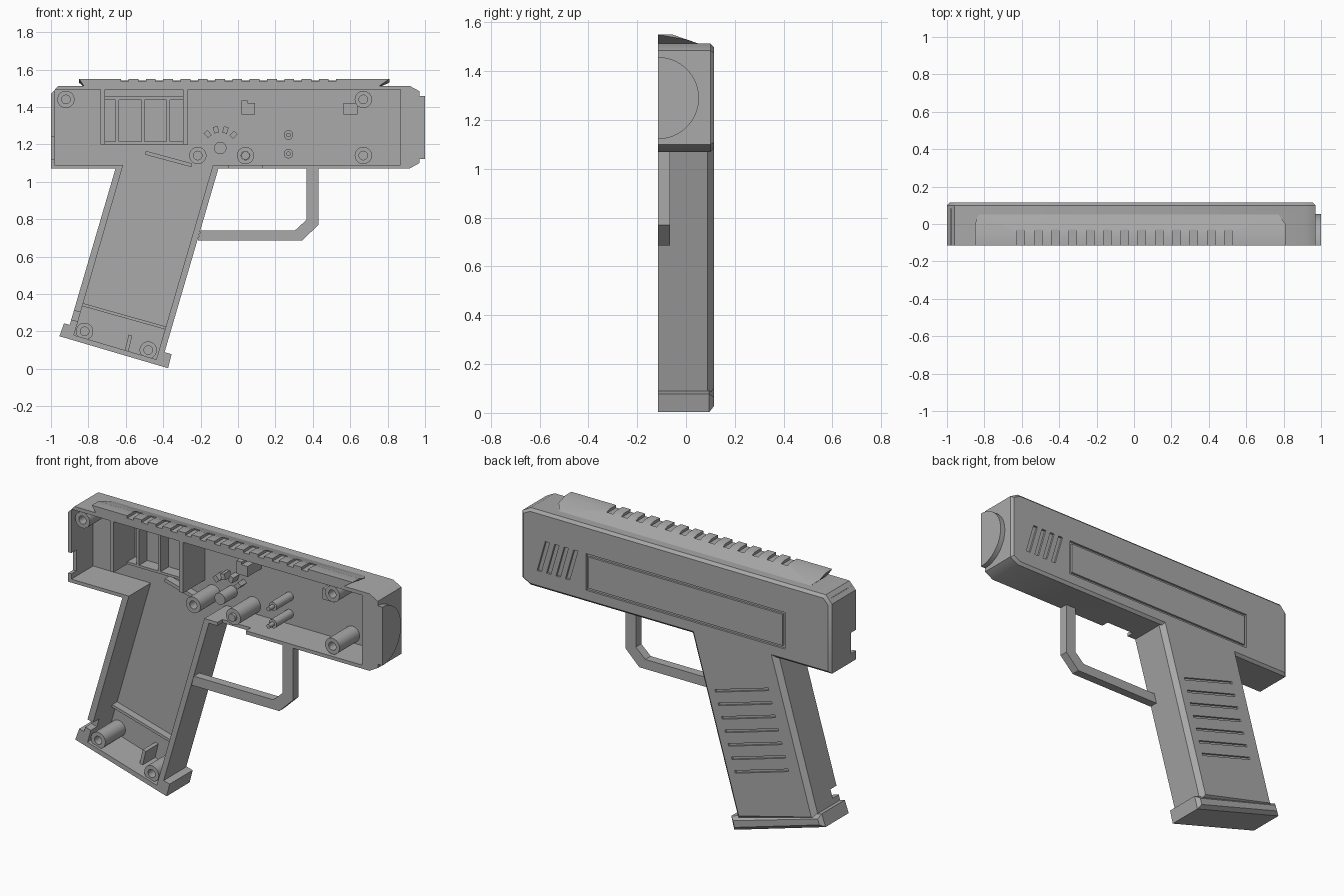
import bpy, bmesh, math
from mathutils import Vector

if "Cube" in bpy.data.objects:
    bpy.data.objects.remove(bpy.data.objects["Cube"])

OPEN, BACK, FLOOR = -0.115, 0.115, 0.083   # open side, outer face, inner floor (y)
GX, BORE_Z = 0.293, 1.29                   # grip lean (dx per dz), bore height

grey = bpy.data.materials.new("grey plastic")
grey.diffuse_color = (0.40, 0.40, 0.40, 1)
grey.use_nodes = True
grey.node_tree.nodes["Principled BSDF"].inputs["Base Color"].default_value = grey.diffuse_color


def make(name, bm):
    bmesh.ops.recalc_face_normals(bm, faces=bm.faces)
    me = bpy.data.meshes.new(name)
    bm.to_mesh(me)
    bm.free()
    me.materials.append(grey)
    ob = bpy.data.objects.new(name, me)
    bpy.context.collection.objects.link(ob)
    return ob


def inset(pts, d):
    """Mitred inset of a counter-clockwise outline."""
    out, n = [], len(pts)
    for i in range(n):
        a, b, c = (Vector(pts[(i + k) % n]) for k in (-1, 0, 1))
        u, v = (b - a).normalized(), (c - b).normalized()
        n1, n2 = Vector((-u.y, u.x)), Vector((-v.y, v.x))
        out.append(tuple(b + (n1 + n2) * d / (1 + n1.dot(n2))))
    return out


def prism(name, pts, y0, y1, chamfer=0):
    """Extrude an x-z outline along y, with an optional chamfer at y1."""
    area = sum(p[0] * q[1] - q[0] * p[1] for p, q in zip(pts, pts[1:] + pts[:1]))
    pts = pts if area > 0 else pts[::-1]
    rings = [(pts, y0), (pts, y1 - chamfer)]
    if chamfer:
        rings.append((inset(pts, chamfer), y1))
    bm = bmesh.new()
    loops = [[bm.verts.new((x, y, z)) for x, z in p] for p, y in rings]
    bm.faces.new(loops[0])
    bm.faces.new(loops[-1])
    for a, b in zip(loops, loops[1:]):
        for i in range(len(a)):
            j = (i + 1) % len(a)
            bm.faces.new((a[i], a[j], b[j], b[i]))
    return make(name, bm)


def box(name, x0, x1, y0, y1, z0, z1):
    return prism(name, [(x0, z0), (x1, z0), (x1, z1), (x0, z1)], y0, y1)


def bar(name, p, q, w, y0, y1):
    """Straight bar between two x-z points."""
    p, q = Vector(p), Vector(q)
    d = (q - p).normalized() * w / 2
    s = Vector((-d.y, d.x))
    return prism(name, [tuple(v) for v in (p - s, q - s, q + s, p + s)], y0, y1)


def lathe(name, x, z, profile, seg=32):
    """Revolve (radius, y) points about a y-parallel axis."""
    bm = bmesh.new()
    vs = [bm.verts.new((x + r, y, z)) for r, y in profile]
    es = [bm.edges.new(e) for e in zip(vs, vs[1:])]
    bmesh.ops.spin(bm, geom=vs + es, cent=(x, 0, z), axis=(0, 1, 0),
                   angle=2 * math.pi, steps=seg)
    bmesh.ops.remove_doubles(bm, verts=bm.verts, dist=1e-5)
    return make(name, bm)


def bore(name, x0, x1, r):
    """Cylinder along x on the bore axis."""
    bm = bmesh.new()
    bmesh.ops.create_cone(bm, cap_ends=True, segments=64, radius1=r, radius2=r, depth=x1 - x0)
    for v in bm.verts:
        v.co = ((x0 + x1) / 2 + v.co.z, OPEN + v.co.x, BORE_Z + v.co.y)
    return make(name, bm)


def combine(ob, others, op):
    for o in others:
        m = ob.modifiers.new("b", 'BOOLEAN')
        m.operation, m.solver, m.object = op, 'EXACT', o
        bpy.context.view_layer.update()
        me = bpy.data.meshes.new_from_object(
            ob.evaluated_get(bpy.context.evaluated_depsgraph_get()))
        ob.modifiers.clear()
        ob.data = me
        bpy.data.objects.remove(o)


def cut(ob, *others):
    combine(ob, others, 'DIFFERENCE')


def grip_x(x_top, z):
    return x_top + (z - 1.07) * GX


# Housing shell: body, grip, grip base and muzzle ring
shell = prism("housing_shell", [(-1, 1.07), (0.917, 1.07), (0.97, 1.10), (0.97, 1.484),
              (0.917, 1.513), (-0.96, 1.513), (-1, 1.47)], OPEN, BACK, 0.015)
grip = prism("grip", [(grip_x(-.655, .2), .2), (grip_x(-.105, .07), .07),
             (grip_x(-.105, 1.2), 1.2), (grip_x(-.655, 1.2), 1.2)], OPEN, BACK, 0.026)
base = prism("grip_base", [(-.955, .174), (-.374, .003), (-.355, .078), (-.93, .243)],
             OPEN, BACK, 0.02)
combine(shell, [grip, base, bore("muzzle", 0.93, 1.0, 0.168)], 'UNION')

# Hollow interior, bore, and openings in the walls
cut(shell,
    box("c", -0.98, 0.87, -0.3, FLOOR, 1.09, 1.492),
    prism("c", [(-.877, .18), (-.437, .05), (grip_x(-.14, 1.2), 1.2),
                (grip_x(-.62, 1.2), 1.2)], -0.3, FLOOR),
    bore("c", 0.8, 1.1, 0.10),
    bore("c", 0.895, 0.955, 0.13),
    box("c", -1.1, -0.95, -0.3, -0.07, 1.12, 1.24),
    box("c", -0.05, 0.13, -0.3, -0.07, 1.0, 1.12),
    bar("c", (-.93, .30), (-.83, .272), 0.05, -0.3, -0.06),
    box("c", -2, 2, -0.6, OPEN, -1, 3))

# Shallow outside details: panel outline, slanted vents, grip grooves
OUT = BACK - 0.012
frame = box("c", -0.71, 0.556, OUT, 0.2, 1.14, 1.35)
cut(frame, box("c", -0.695, 0.541, 0, 0.3, 1.155, 1.335))
cut(shell, frame)
for i in range(4):
    x = 0.66 + i * 0.06
    cut(shell, prism("c", [(x, 1.17), (x + .027, 1.17), (x - .025, 1.35), (x - .052, 1.35)],
                     OUT, 0.2))
for i in range(7):
    z = 0.76 - i * 0.072
    x = grip_x(-.105, z)
    cut(shell, bar("c", (x - .07, z + .02), (x - .41, z + .12), 0.014, OUT, 0.2))

# Sight rail with cross slots
bm = bmesh.new()
for x0, x1, y, z in ((-.85, .81, OPEN, 1.55), (-.85, .81, -.055, 1.55),
                     (-.82, .745, OPEN, 1.505), (-.85, .81, -.0, 1.53),
                     (-.83, .77, .055, 1.512), (-.82, .745, .055, 1.505)):
    bm.verts.new((x0, y, z))
    bm.verts.new((x1, y, z))
bmesh.ops.convex_hull(bm, input=bm.verts)
bmesh.ops.dissolve_limit(bm, angle_limit=0.01, verts=bm.verts, edges=bm.edges)
rail = make("sight_rail", bm)
for i in range(13):
    x = -0.605 + i * 0.0925
    cut(rail, box("c", x - .02, x + .02, -0.3, -0.03, 1.535, 1.7))

# Trigger guard
prism("trigger_guard", [(-.215, .685), (.343, .685), (.43, .77), (.43, 1.08), (.365, 1.08),
      (.365, .795), (.305, .74), (-.20, .74)], OPEN, -0.065)

# Screw posts
ROOT = FLOOR + 0.01
for i, (x, z) in enumerate([(-.92, 1.44), (-.215, 1.14), (.04, 1.14), (.67, 1.44), (.67, 1.14),
                            (-.82, .2), (-.48, .1)]):
    lathe(f"screw_post_{i}", x, z, [(.046, ROOT), (.046, -.1), (.023, -.1), (.023, .02), (0, .02)])
lathe("pivot_pin", .04, 1.14, [(.022, ROOT), (.022, -.114), (0, -.114)])
for i, z in enumerate((1.25, 1.15)):
    lathe(f"spring_post_{i}", .27, z, [(.025, ROOT), (.025, -.07), (.012, -.07), (.012, -.11), (0, -.11)])
lathe("selector_post", -.095, 1.18, [(.033, ROOT), (.033, -.03), (0, -.03)])

# Selector detents fanned around their post
for i in range(4):
    a = math.radians(132 - i * 29)
    c, s = math.cos(a), math.sin(a)
    bar(f"detent_{i}", (-.095 + .083 * c, 1.18 + .083 * s), (-.095 + .118 * c, 1.18 + .118 * s),
        .026, 0.03, ROOT)

# Rear cradle: end plates with round cut-outs, shelves and ribs
for n, x0, x1 in (("rear", -.735, -.712), ("front", -.295, -.268)):
    plate = box(f"cradle_plate_{n}", x0, x1, OPEN, ROOT, 1.2, 1.495)
    cut(plate, bore("c", x0 - .1, x1 + .1, 0.1))
for n, z0, z1 in (("lower", 1.2, 1.214), ("upper", 1.437, 1.455)):
    box(f"cradle_shelf_{n}", -.72, -.28, 0.01, ROOT, z0, z1)
for i, x in enumerate((-.645, -.508, -.372)):
    box(f"cradle_rib_{i}", x - .009, x + .009, 0.01, ROOT, 1.205, 1.445)

# Locating blocks and ribs
prism("stop_block_rear", [(.018, 1.36), (.09, 1.36), (.09, 1.42), (.05, 1.42), (.05, 1.435),
      (.018, 1.435)], -0.04, ROOT)
box("stop_block_front", .565, .64, -0.04, ROOT, 1.36, 1.422)
bar("sear_rib", (-.495, 1.155), (-.247, 1.088), .02, 0.04, ROOT)
bar("grip_rib", (-.85, .348), (-.38, .216), .016, 0.04, ROOT)
bar("base_rib", (-.597, .09), (-.575, .18), .02, -0.03, ROOT)

# Crisp edges with smooth round surfaces
bpy.ops.object.select_all(action='SELECT')
bpy.context.view_layer.objects.active = shell
bpy.ops.object.shade_smooth_by_angle(angle=math.radians(30))
